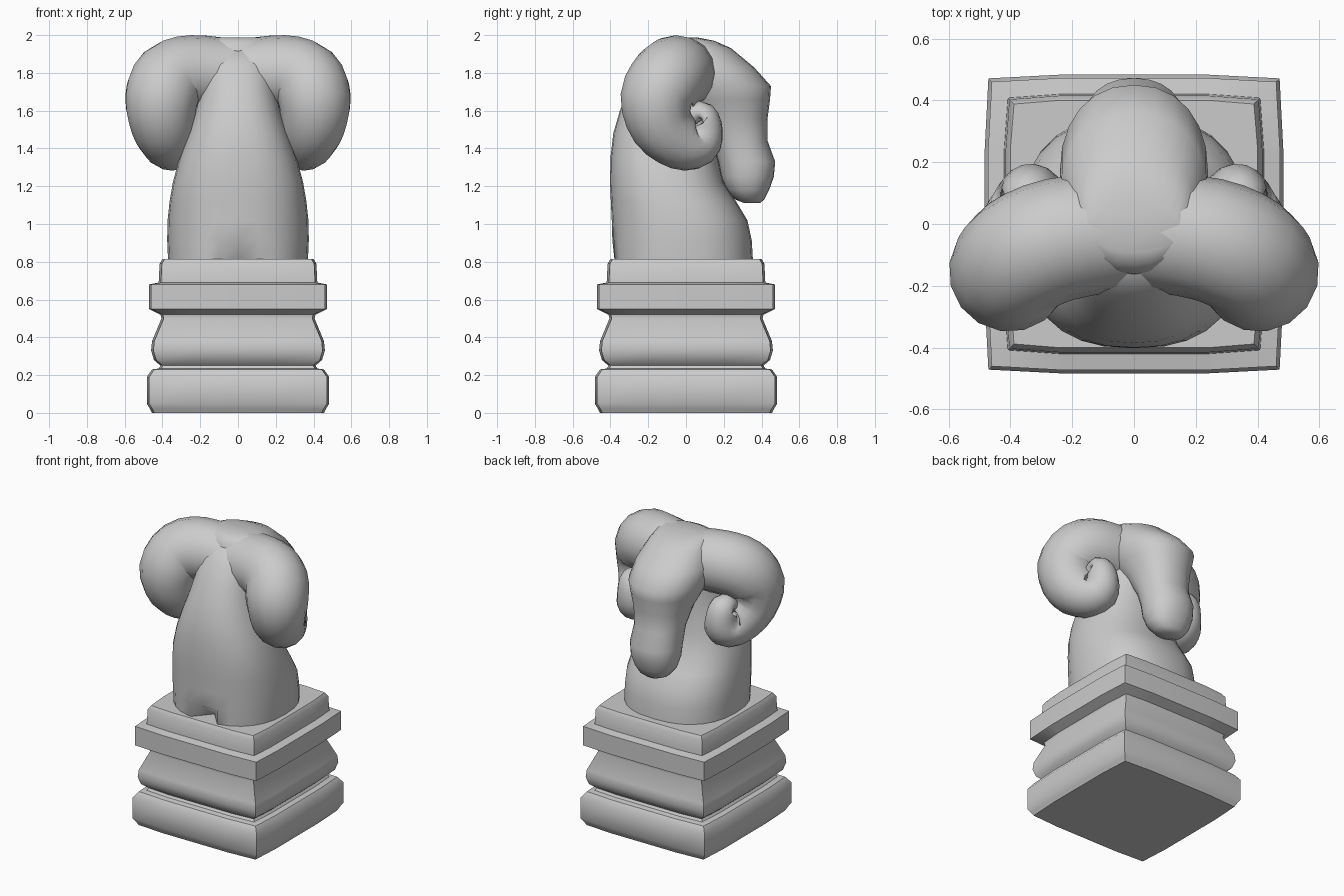
import bpy, bmesh
from math import sin, cos, pi, copysign
from mathutils import Vector

if "Cube" in bpy.data.objects:
    bpy.data.objects.remove(bpy.data.objects["Cube"])


def spow(v, e):
    return copysign(abs(v) ** e, v)


def smooth(rows, steps):
    """Catmull-Rom interpolation of tuples of numbers."""
    out = []
    for i in range(len(rows) - 1):
        a, b = rows[max(i - 1, 0)], rows[i]
        c, d = rows[i + 1], rows[min(i + 2, len(rows) - 1)]
        for s in range(steps):
            t = s / steps
            out.append([0.5 * (2 * q + (r - p) * t + (2 * p - 5 * q + 4 * r - w) * t * t
                               + (3 * q - p - 3 * r + w) * t ** 3)
                        for p, q, r, w in zip(a, b, c, d)])
    return out + [list(rows[-1])]


def loft(name, rings, angle):
    bm = bmesh.new()
    vs = [[bm.verts.new(p) for p in ring] for ring in rings]
    n = len(vs[0])
    for a, b in zip(vs, vs[1:]):
        for i in range(n):
            j = (i + 1) % n
            bm.faces.new((a[i], a[j], b[j], b[i]))
    bm.faces.new(vs[0][::-1])
    bm.faces.new(vs[-1])
    bmesh.ops.recalc_face_normals(bm, faces=bm.faces)
    me = bpy.data.meshes.new(name)
    bm.to_mesh(me)
    bm.free()
    ob = bpy.data.objects.new(name, me)
    bpy.context.collection.objects.link(ob)
    bpy.ops.object.select_all(action='DESELECT')
    ob.select_set(True)
    bpy.context.view_layer.objects.active = ob
    bpy.ops.object.shade_smooth_by_angle(angle=angle)
    return ob


def oval(z, back, front, w, power, n=28):
    """Horizontal rounded ring; index 0 is the middle of the -y side."""
    cy, ry = (back + front) / 2, (front - back) / 2
    ring = []
    for i in range(n):
        a = -pi / 2 + 2 * pi * i / n
        ring.append(Vector((w * spow(cos(a), 2 / power), cy + ry * spow(sin(a), 2 / power), z)))
    return ring


# square moulded plinth with slightly bowed sides
def square(z, h):
    c, m = h - 0.012, 0.24
    side = [(-c, -c), (-m, -h), (m, -h)]
    ring = []
    for k in range(4):
        for x, y in side:
            for _ in range(k):
                x, y = -y, x
            ring.append((x, y, z))
    return ring


plinth = [(0, .455), (.02, .465), (.05, .483), (.19, .483), (.23, .455), (.235, .42),
          (.25, .41), (.28, .445), (.33, .46), (.38, .455), (.50, .405), (.52, .41),
          (.55, .472), (.68, .472), (.69, .42), (.79, .415), (.815, .40)]
loft("plinth", [square(z, h) for z, h in plinth], 0.7)

# neck, with the small notch low at the back
neck = [(.80, -.385, .355, .37), (.915, -.39, .348, .375), (1.02, -.393, .325, .373),
        (1.12, -.398, .265, .362), (1.22, -.402, .20, .345), (1.35, -.40, .17, .31),
        (1.48, -.385, .16, .265), (1.60, -.35, .16, .225), (1.72, -.30, .16, .20),
        (1.84, -.235, .15, .18), (1.93, -.15, .12, .16)]
rings = [oval(*r, 2.4) for r in neck]
rings[0][0].y += 0.13
loft("neck", rings, 0.9)

# head: tapering muzzle below, broad brow above
head = [(1.11, .31, .39, .05), (1.13, .26, .415, .10), (1.18, .215, .44, .14),
        (1.25, .185, .465, .16), (1.33, .17, .472, .165), (1.44, .13, .432, .16),
        (1.56, .05, .432, .18), (1.66, -.05, .445, .215), (1.73, -.12, .45, .24),
        (1.83, -.18, .36, .24), (1.93, -.16, .24, .20), (1.97, -.13, .15, .18),
        (1.988, -.09, .06, .15)]
loft("head", [oval(*r, 2.2, 24) for r in head], 1.0)

# curled horns: tapering tube swept along a spiral, mirrored
path = [(.03, -.02, 1.79, .19), (.24, -.05, 1.80, .20), (.36, -.10, 1.765, .20),
        (.405, -.155, 1.66, .195), (.395, -.125, 1.52, .172), (.36, -.02, 1.428, .145),
        (.335, .065, 1.43, .125), (.335, .095, 1.50, .10), (.345, .075, 1.565, .09),
        (.365, .04, 1.56, .06), (.375, .045, 1.53, .02)]
pts = smooth(path, 3)
rings, up = [], Vector((0, 0, 1))
for i, p in enumerate(pts):
    t = (Vector(pts[min(i + 1, len(pts) - 1)][:3]) - Vector(pts[max(i - 1, 0)][:3])).normalized()
    up = (up - t * up.dot(t)).normalized()
    side = t.cross(up)
    rings.append([Vector(p[:3]) + p[3] * (cos(2 * pi * k / 16) * up + sin(2 * pi * k / 16) * side)
                  for k in range(16)])
horns = loft("horns", rings, 1.2)
horns.modifiers.new("mirror", 'MIRROR')
